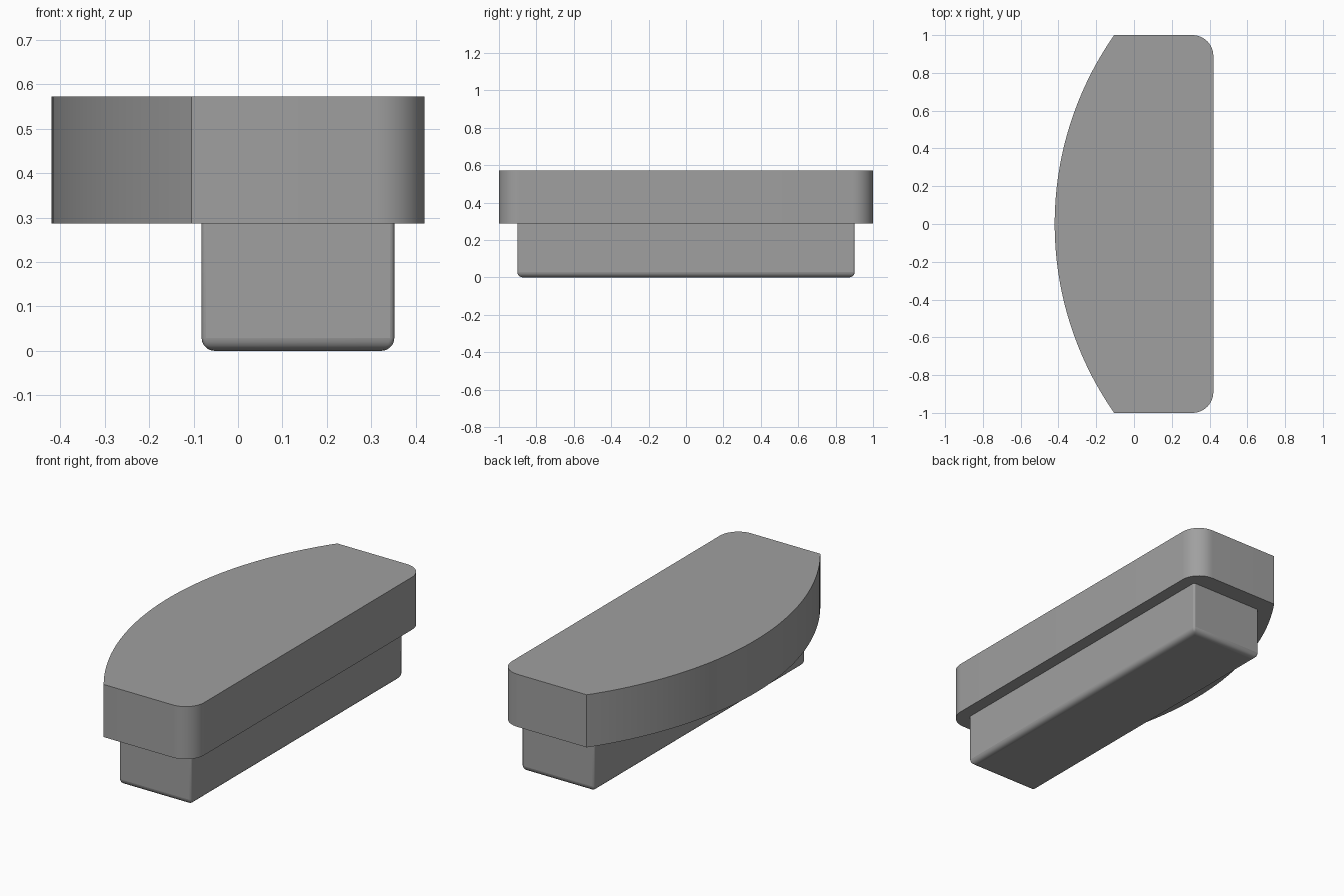
import bpy, bmesh, math

if "Cube" in bpy.data.objects:
    bpy.data.objects.remove(bpy.data.objects["Cube"])

grey = bpy.data.materials.new("mid grey")
grey.diffuse_color = (0.35, 0.35, 0.35, 1)
grey.use_nodes = True
grey.node_tree.nodes["Principled BSDF"].inputs["Base Color"].default_value = grey.diffuse_color


def finish(bm, name):
    bmesh.ops.recalc_face_normals(bm, faces=bm.faces)
    mesh = bpy.data.meshes.new(name)
    bm.to_mesh(mesh)
    bm.free()
    mesh.materials.append(grey)
    obj = bpy.data.objects.new(name, mesh)
    bpy.context.collection.objects.link(obj)
    bpy.ops.object.select_all(action='DESELECT')
    obj.select_set(True)
    bpy.context.view_layer.objects.active = obj
    return obj


def smooth():
    bpy.ops.object.shade_smooth_by_angle(angle=math.radians(35))


def arc(cx, cy, r, start, end, steps):
    return [(cx + r * math.cos(start + (end - start) * i / steps),
             cy + r * math.sin(start + (end - start) * i / steps))
            for i in range(steps + 1)]


# Cap: bowed left side, straight right side with rounded corners
bow_x, tip_x, right_x, corner = -0.42, -0.105, 0.42, 0.11
rise = tip_x - bow_x
radius = (1 + rise ** 2) / (2 * rise)
half = math.asin(1 / radius)
outline = arc(bow_x + radius, 0, radius, math.pi - half, math.pi + half, 48)
outline += arc(right_x - corner, -1 + corner, corner, -math.pi / 2, 0, 12)
outline += arc(right_x - corner, 1 - corner, corner, 0, math.pi / 2, 12)
bm = bmesh.new()
base = bm.faces.new([bm.verts.new((x, y, 0.287)) for x, y in outline])
ext = bmesh.ops.extrude_face_region(bm, geom=[base], use_keep_orig=True)
bmesh.ops.translate(bm, vec=(0, 0, 0.285),
                    verts=[v for v in ext["geom"] if isinstance(v, bmesh.types.BMVert)])
finish(bm, "cap")
smooth()

# Stem: block with a rounded bottom rim and slightly softened uprights
bm = bmesh.new()
bmesh.ops.create_cube(bm, size=1)
for v in bm.verts:
    v.co = (0.135 + v.co.x * 0.434, v.co.y * 1.804, 0.1435 + v.co.z * 0.287)
weight = bm.edges.layers.float.new("bevel_weight_edge")
for e in bm.edges:
    a, b = (v.co.z for v in e.verts)
    if abs(a - b) > 0.1:
        e[weight] = 0.35
    elif a < 0.1:
        e[weight] = 1
stem = finish(bm, "stem")
bevel = stem.modifiers.new("rounding", 'BEVEL')
bevel.limit_method = 'WEIGHT'
bevel.width = 0.029
bevel.segments = 5
smooth()
